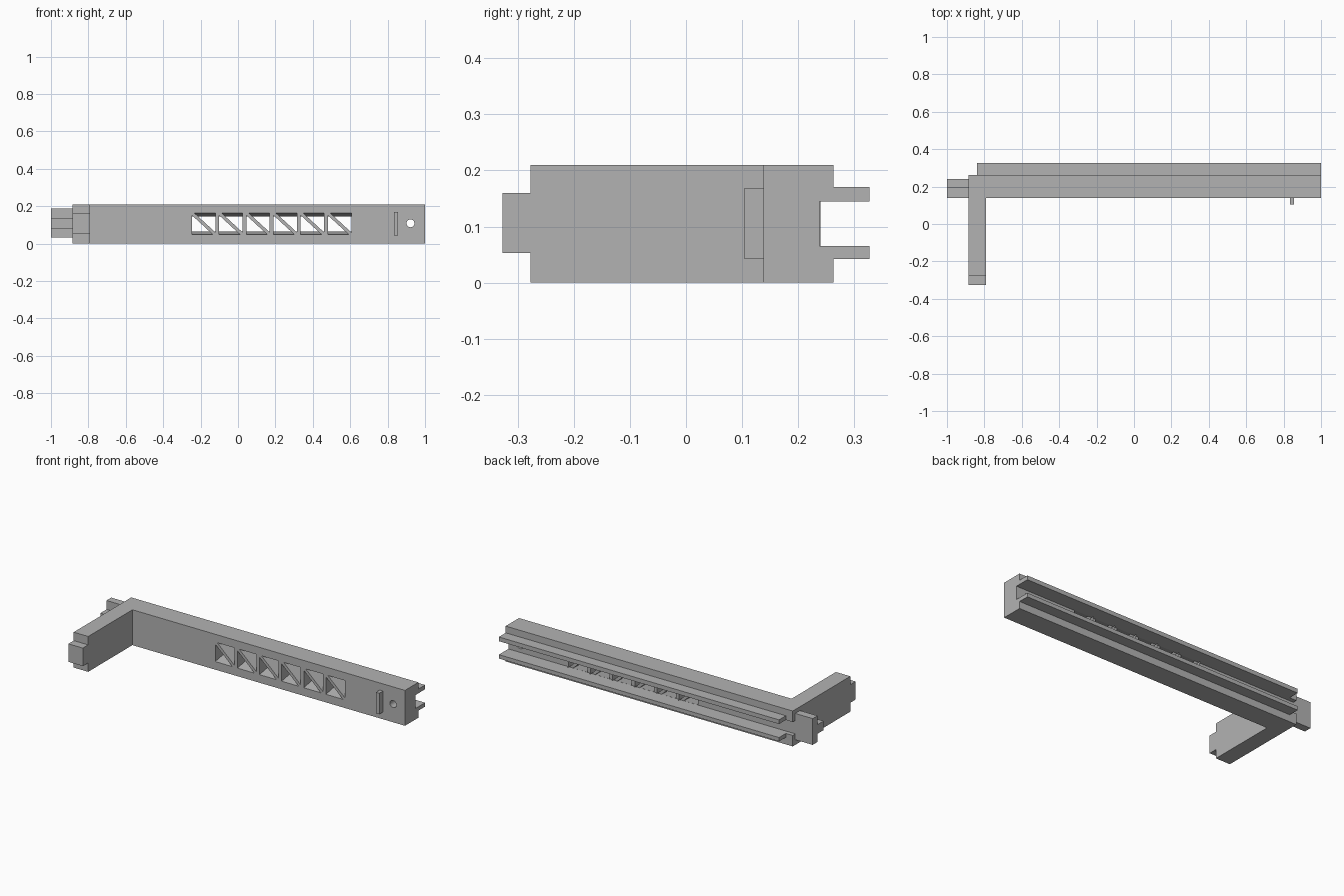
import bpy, bmesh
from mathutils import Matrix, Vector

cube = bpy.data.objects.get("Cube")
if cube:
    bpy.data.objects.remove(cube, do_unlink=True)

GREY = (0.45, 0.45, 0.45, 1)
mat = bpy.data.materials.new("plain_grey")
mat.use_nodes = True
mat.diffuse_color = GREY
mat.node_tree.nodes["Principled BSDF"].inputs["Base Color"].default_value = GREY


def finish(name, bm):
    bmesh.ops.recalc_face_normals(bm, faces=bm.faces)
    mesh = bpy.data.meshes.new(name)
    bm.to_mesh(mesh)
    bm.free()
    obj = bpy.data.objects.new(name, mesh)
    obj.data.materials.append(mat)
    bpy.context.collection.objects.link(obj)
    return obj


def bridge(bm, front, back):
    """Closed solid between two matching rings of points."""
    a = [bm.verts.new(p) for p in front]
    b = [bm.verts.new(p) for p in back]
    bm.faces.new(a)
    bm.faces.new(b[::-1])
    for i in range(len(a)):
        j = (i + 1) % len(a)
        bm.faces.new((a[i], b[i], b[j], a[j]))


def extrude_x(name, x0, x1, profile):
    """Extrude a (y, z) profile along x."""
    bm = bmesh.new()
    bridge(bm, [(x0, y, z) for y, z in profile], [(x1, y, z) for y, z in profile])
    return finish(name, bm)


def box(y0, y1, z0, z1):
    return [(y0, z0), (y1, z0), (y1, z1), (y0, z1)]


LEFT, ARM_IN, TOP = -0.885, -0.79, 0.21
FRONT, BACK, GROOVE = 0.138, 0.263, 0.238
LOW, HIGH = 0.065, 0.145

# Main bar with a shallow groove along the back
bar = extrude_x("main_bar", LEFT, 1, [
    (FRONT, 0), (BACK, 0), (BACK, LOW), (GROOVE, LOW),
    (GROOVE, HIGH), (BACK, HIGH), (BACK, TOP), (FRONT, TOP)])

# Two rails beside the groove
extrude_x("lower_rail", -0.84, 1, box(BACK, 0.327, 0.042, LOW))
extrude_x("upper_rail", -0.84, 1, box(BACK, 0.327, HIGH, 0.17))

# Side arm with a narrower tip
extrude_x("side_arm", LEFT, ARM_IN, [
    (FRONT, 0), (FRONT, TOP), (-0.277, TOP), (-0.277, 0.16),
    (-0.327, 0.16), (-0.327, 0.053), (-0.277, 0.053), (-0.277, 0)])

# T-shaped end tab
extrude_x("end_tab", -1, LEFT, [
    (FRONT, 0.08), (0.195, 0.08), (0.195, 0.031), (0.24, 0.031),
    (0.24, 0.187), (0.195, 0.187), (0.195, 0.134), (FRONT, 0.134)])

# Small upright peg on the front
extrude_x("front_peg", 0.834, 0.856, box(0.103, FRONT, 0.043, 0.168))

# Cutter: braced windows, tapering in height towards the groove
bm = bmesh.new()
WIDTH, ZB, ZT, GAP = 0.125, 0.048, 0.163, 0.012
slope = (ZT - ZB) / WIDTH


def triangles(x0, y):
    shrink = (y - FRONT) * 0.175
    b, t, x1 = ZB + shrink, ZT - shrink, x0 + WIDTH
    lower = [(x0, y, b), (x0, y, ZT - GAP), (x0 + (ZT - GAP - b) / slope, y, b)]
    upper = [(x1, y, t), (x1, y, ZB + GAP), (x1 - (t - ZB - GAP) / slope, y, t)]
    return lower, upper


for i in range(6):
    x0 = -0.246 + i * 0.1453
    for front, back in zip(triangles(x0, 0.128), triangles(x0, 0.248)):
        bridge(bm, front, back)

# Cutter: round hole near the end
bmesh.ops.create_cone(
    bm, cap_ends=True, segments=32, radius1=0.021, radius2=0.021, depth=0.3,
    matrix=Matrix.Translation(Vector((0.922, 0.2, 0.108))) @ Matrix.Rotation(1.5708, 4, "X"))
cutter = finish("opening_cutter", bm)
cutter.hide_render = True
cutter.hide_viewport = True

cut = bar.modifiers.new("openings", "BOOLEAN")
cut.operation = "DIFFERENCE"
cut.solver = "EXACT"
cut.object = cutter
